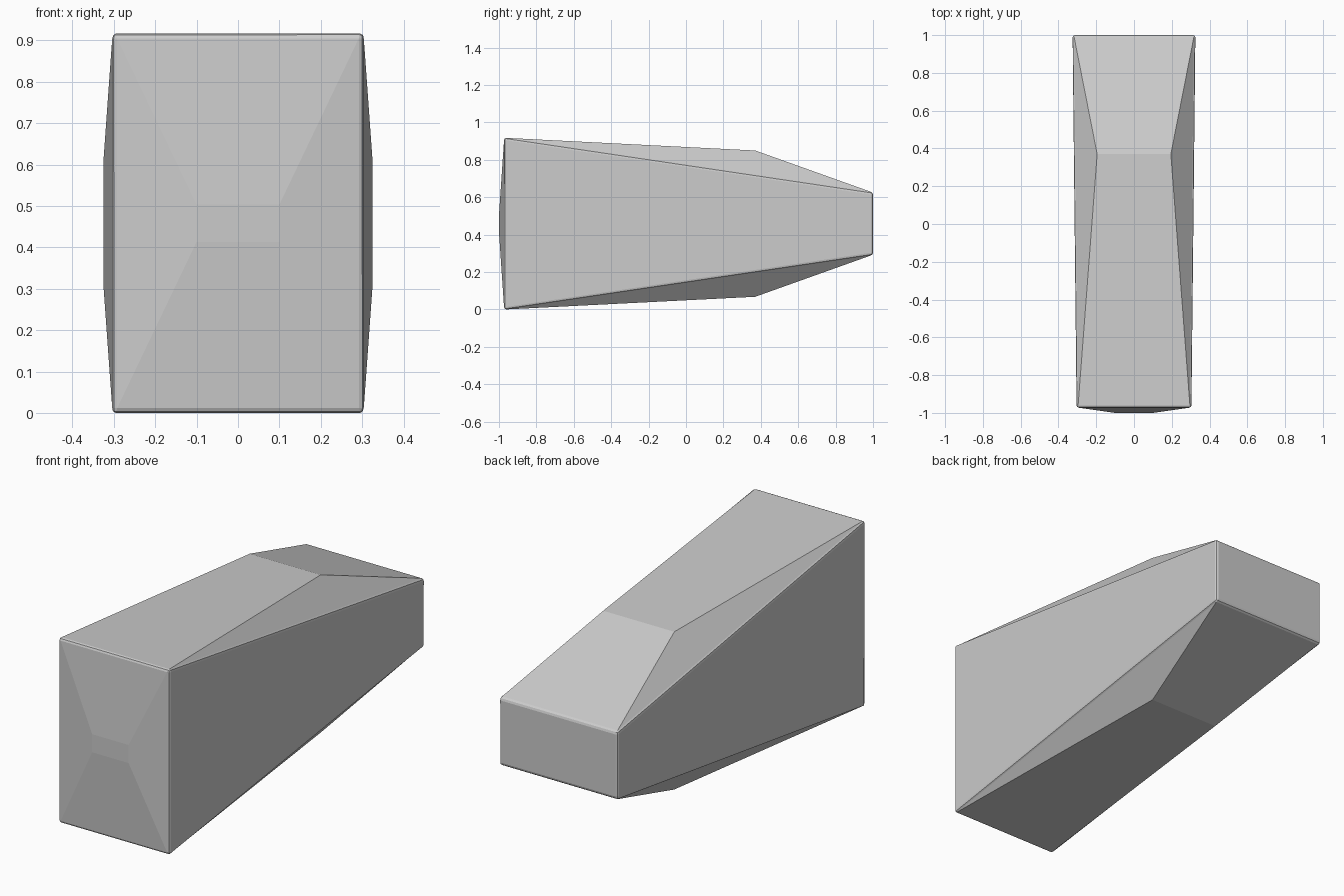
import bpy, bmesh

if "Cube" in bpy.data.objects:
    bpy.data.objects.remove(bpy.data.objects["Cube"])

MID = 0.457  # the block is mirrored above and below this height

bm = bmesh.new()


def ring(y, half_x, half_z):
    """Four corners, counter-clockwise seen from the front."""
    return [bm.verts.new((sx * half_x, y, MID + sz * half_z))
            for sx, sz in ((-1, -1), (1, -1), (1, 1), (-1, 1))]


boss = ring(-1.0, 0.10, 0.045)       # raised centre of the front
front = ring(-0.972, 0.304, 0.459)
ridge = ring(0.37, 0.195, 0.391)     # fold across top and bottom
back = ring(1.0, 0.325, 0.166)

# Front face with its shallow raised centre, and flat back face
bm.faces.new(boss)
for i in range(4):
    j = (i + 1) % 4
    bm.faces.new((front[i], front[j], boss[j], boss[i]))
bm.faces.new(back[::-1])

# Left and right sides
for i in (1, 3):
    j = (i + 1) % 4
    bm.faces.new((front[i], back[i], back[j], front[j]))

# Folded top and bottom: two panels and a slanted triangle on each side
for i in (0, 2):
    j = i + 1
    bm.faces.new((front[i], front[j], ridge[j], ridge[i]))
    bm.faces.new((ridge[i], ridge[j], back[j], back[i]))
    for k in (i, j):
        bm.faces.new((front[k], ridge[k], back[k]))

bmesh.ops.recalc_face_normals(bm, faces=bm.faces)

# Narrow rounded bevel along the twelve outer box edges
corners = set(front + back)
outer = [e for e in bm.edges if all(v in corners for v in e.verts)]
bmesh.ops.bevel(bm, geom=outer, offset=0.012, offset_type='OFFSET',
                segments=2, profile=0.5, affect='EDGES', clamp_overlap=True)

# Stand on the ground, centred front to back
low = min(v.co.z for v in bm.verts)
for v in bm.verts:
    v.co.z -= low

mesh = bpy.data.meshes.new("tapered_block")
bm.to_mesh(mesh)
bm.free()
block = bpy.data.objects.new("tapered_block", mesh)
bpy.context.collection.objects.link(block)
